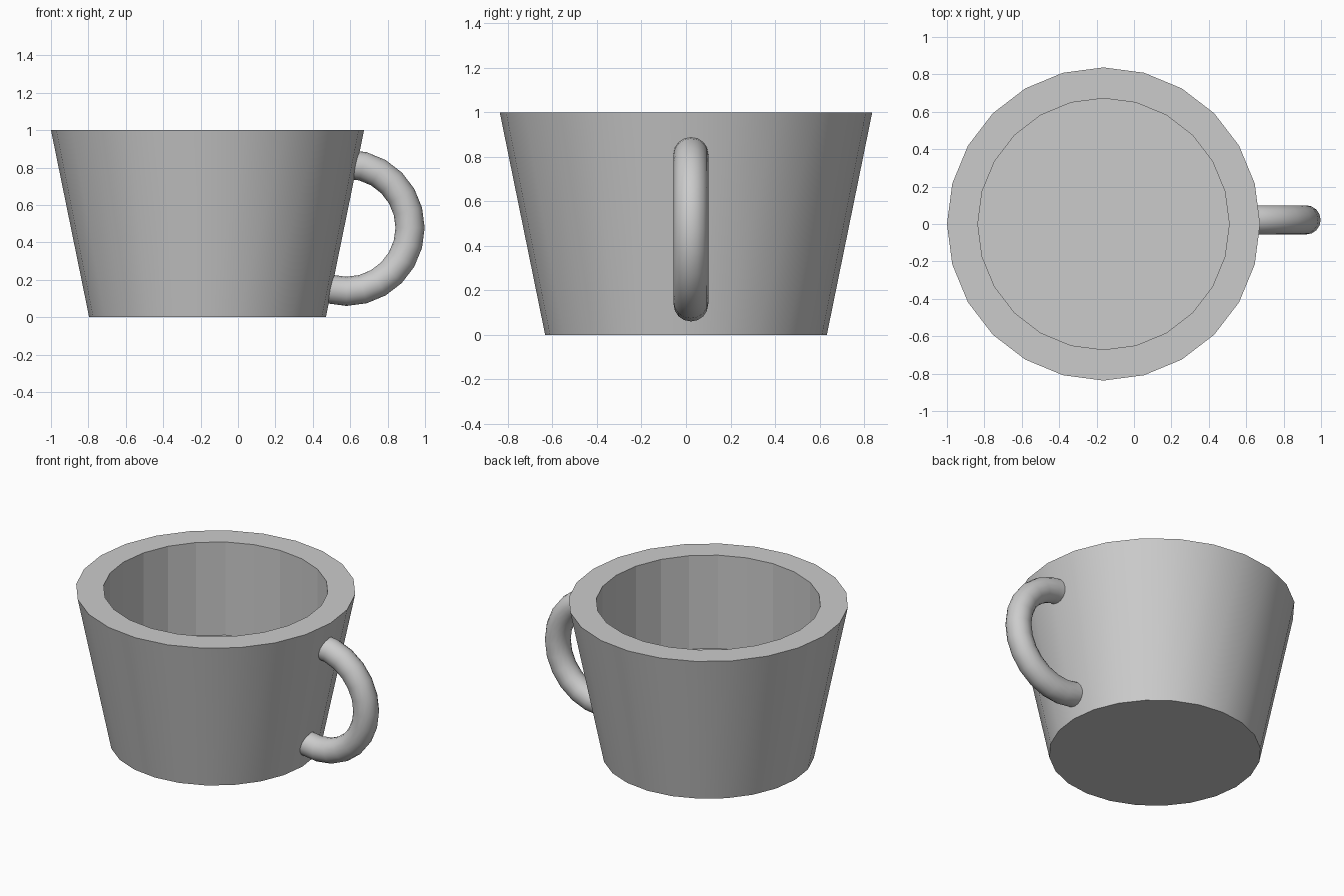
import bpy, bmesh
from math import cos, sin, pi, radians

if "Cube" in bpy.data.objects:
    bpy.data.objects.remove(bpy.data.objects["Cube"])

CX = -0.163   # cup axis
SIDES = 24


def finish(bm, name):
    bmesh.ops.recalc_face_normals(bm, faces=bm.faces)
    mesh = bpy.data.meshes.new(name)
    bm.to_mesh(mesh)
    bm.free()
    obj = bpy.data.objects.new(name, mesh)
    bpy.context.collection.objects.link(obj)
    return obj


def bridge(bm, a, b, smooth):
    n = len(a)
    for i in range(n):
        j = (i + 1) % n
        bm.faces.new((a[i], a[j], b[j], b[i])).smooth = smooth


# Cup body: tapered outside, flat rim, straight faceted well
bm = bmesh.new()
profile = [(0.633, 0.0), (0.837, 1.0), (0.672, 1.0), (0.672, 0.385)]
rings = [[bm.verts.new((CX + r * cos(2 * pi * i / SIDES), r * sin(2 * pi * i / SIDES), z))
          for i in range(SIDES)] for r, z in profile]
for k, smooth in enumerate((True, False, False)):
    bridge(bm, rings[k], rings[k + 1], smooth)
bm.faces.new(rings[0])     # underside
bm.faces.new(rings[-1])    # inner floor
for e in bm.edges:
    if not all(f.smooth for f in e.link_faces):
        e.smooth = False
finish(bm, "cup_body")

# Handle: round tube swept along an arc, ends buried in the wall
bm = bmesh.new()
MAJOR, MINOR, TUBE = 0.340, 0.078, 16
rings = []
for deg in range(-120, 91, 15):
    a = radians(deg)
    ring = []
    for i in range(TUBE):
        t = 2 * pi * i / TUBE
        r = MAJOR + MINOR * cos(t)
        ring.append(bm.verts.new((0.580 + r * cos(a), 0.022 + MINOR * sin(t), 0.478 + r * sin(a))))
    rings.append(ring)
for a, b in zip(rings, rings[1:]):
    bridge(bm, a, b, True)
bm.faces.new(rings[0])
bm.faces.new(rings[-1])
finish(bm, "handle")
